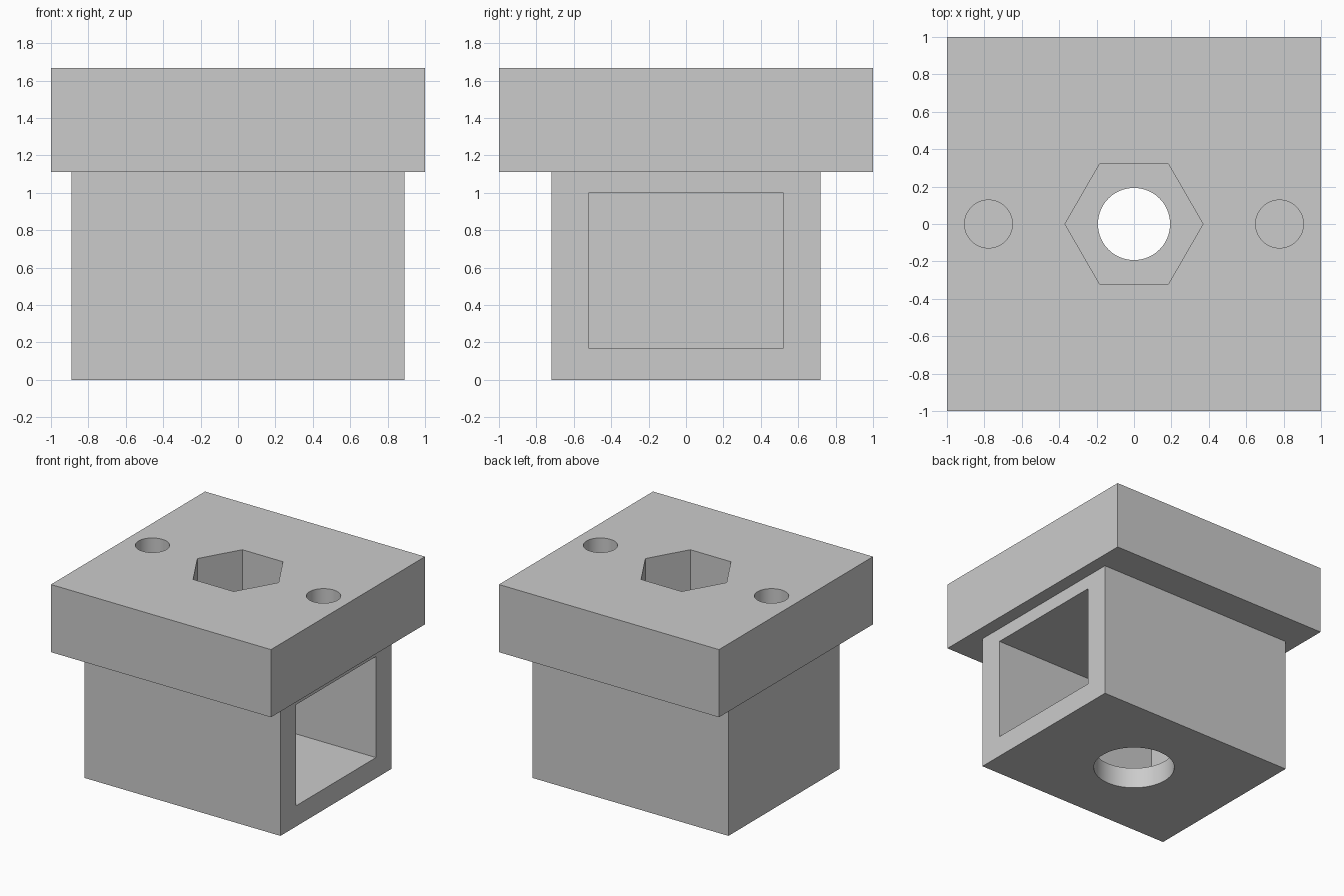
import bpy
import bmesh
from math import cos, sin, pi, radians

cube = bpy.data.objects.get("Cube")
if cube:
    bpy.data.objects.remove(cube, do_unlink=True)

grey = bpy.data.materials.new("light_grey")
grey.use_nodes = True
colour = (0.6, 0.6, 0.6, 1)
grey.diffuse_color = colour
grey.node_tree.nodes["Principled BSDF"].inputs["Base Color"].default_value = colour


def prism(name, outline, z0, z1):
    """Extrude a flat outline from z0 up to z1."""
    bm = bmesh.new()
    face = bm.faces.new([bm.verts.new((x, y, z0)) for x, y in outline])
    grown = bmesh.ops.extrude_face_region(bm, geom=[face])["geom"]
    verts = [v for v in grown if isinstance(v, bmesh.types.BMVert)]
    bmesh.ops.translate(bm, verts=verts, vec=(0, 0, z1 - z0))
    bmesh.ops.recalc_face_normals(bm, faces=bm.faces)
    mesh = bpy.data.meshes.new(name)
    bm.to_mesh(mesh)
    bm.free()
    mesh.materials.append(grey)
    obj = bpy.data.objects.new(name, mesh)
    bpy.context.collection.objects.link(obj)
    return obj


def box(name, x0, x1, half_y, z0, z1):
    outline = [(x0, -half_y), (x1, -half_y), (x1, half_y), (x0, half_y)]
    return prism(name, outline, z0, z1)


def polygon(name, sides, radius, z0, z1, x=0):
    angles = [2 * pi * i / sides for i in range(sides)]
    outline = [(x + radius * cos(a), radius * sin(a)) for a in angles]
    return prism(name, outline, z0, z1)


def combine(target, tool, operation):
    """Apply a boolean and discard the tool."""
    tool.hide_render = True
    bpy.ops.object.select_all(action="DESELECT")
    bpy.context.view_layer.objects.active = target
    target.select_set(True)
    mod = target.modifiers.new(operation.lower(), "BOOLEAN")
    mod.operation = operation
    mod.solver = "EXACT"
    mod.object = tool
    bpy.ops.object.modifier_apply(modifier=mod.name)
    bpy.data.objects.remove(tool, do_unlink=True)


# Square top plate merged with the narrower block below it
TOP, PLATE = 1.667, 1.111
body = box("socket_block", -1, 1, 1, PLATE, TOP)
combine(body, box("lower_block", -0.89, 0.89, 0.72, 0, 1.3), "UNION")

# Rectangular cavity, open on the left side only
combine(body, box("cavity_cutter", -0.61, 1.2, 0.52, 0.17, 1.0), "DIFFERENCE")

# Hexagonal pocket, with a narrower bolt hole through its floor
combine(body, polygon("hex_cutter", 6, 0.369, PLATE, TOP + 0.2), "DIFFERENCE")
combine(body, polygon("bolt_cutter", 64, 0.193, 0.8, 1.3), "DIFFERENCE")

# Wide round access hole in the floor
combine(body, polygon("access_cutter", 64, 0.304, -0.2, 0.5), "DIFFERENCE")

# Pair of small screw holes in the plate
for side in (-1, 1):
    screw = polygon("screw_cutter", 48, 0.128, 1.12, TOP + 0.2, side * 0.778)
    combine(body, screw, "DIFFERENCE")

# Smooth hole walls, sharp edges elsewhere
bpy.ops.object.shade_smooth_by_angle(angle=radians(30))
